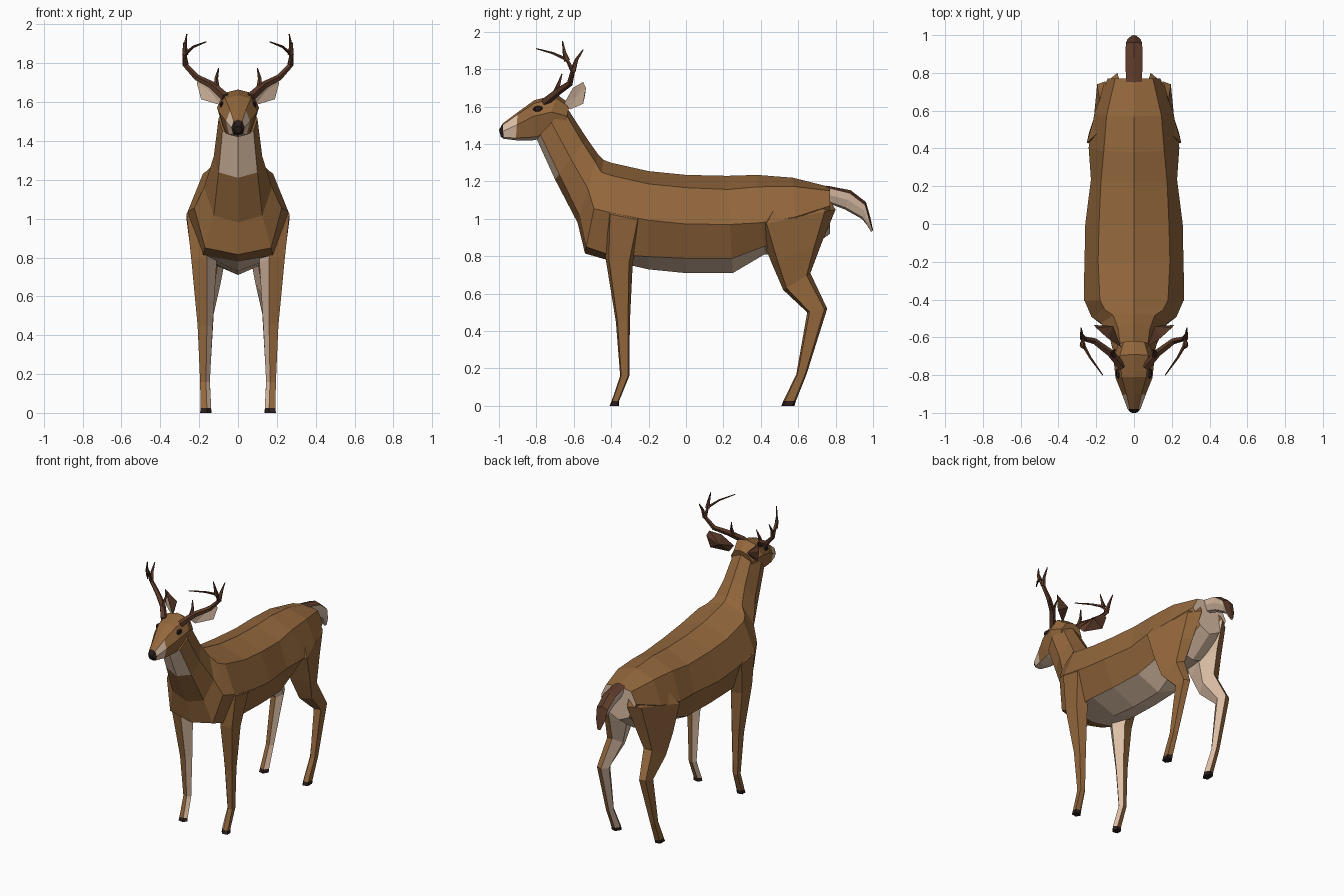
import bpy, bmesh
from mathutils import Vector


def material(name, rgb):
    m = bpy.data.materials.new(name)
    m.diffuse_color = (*rgb, 1)
    return m


MATS = [material("brown coat", (0.29, 0.135, 0.045)),
        material("cream fur", (0.72, 0.52, 0.38)),
        material("dark brown", (0.105, 0.042, 0.022)),
        material("near black", (0.022, 0.012, 0.01))]
BROWN, CREAM, DARK, BLACK = range(4)


def finish(name, bm, mirror=False):
    bmesh.ops.recalc_face_normals(bm, faces=bm.faces)
    me = bpy.data.meshes.new(name)
    bm.to_mesh(me)
    bm.free()
    for m in MATS:
        me.materials.append(m)
    ob = bpy.data.objects.new(name, me)
    bpy.context.collection.objects.link(ob)
    if mirror:
        ob.modifiers.new("mirror", 'MIRROR').use_mirror_merge = False
    return ob


def skin(name, rings, rule, mirror=False):
    """Bridge rings of points; rule(segment, side) gives the colour, side None is an end cap."""
    bm = bmesh.new()
    vs = [[bm.verts.new(p) for p in r] for r in rings]
    n = len(vs[0])
    for s, (a, b) in enumerate(zip(vs, vs[1:])):
        for i in range(n):
            j = (i + 1) % n
            bm.faces.new((a[i], a[j], b[j], b[i])).material_index = rule(s, i)
    bm.faces.new(vs[0]).material_index = rule(0, None)
    bm.faces.new(vs[-1]).material_index = rule(len(vs) - 2, None)
    return finish(name, bm, mirror)


def loft(name, table, rule):
    """Symmetric rings: top y,z, bottom y,z, then three (half width, fraction down)."""
    rings = []
    for yt, zt, yb, zb, *wf in table:
        half = [(w, yt + (yb - yt) * f, zt + (zb - zt) * f)
                for w, f in zip(wf[::2], wf[1::2])]
        rings.append([(0, yt, zt)] + half + [(0, yb, zb)]
                     + [(-x, y, z) for x, y, z in reversed(half)])
    return skin(name, rings, lambda s, i: rule(s, None if i is None else min(i, 7 - i)))


# Body and neck, rump to throat
def body_rule(seg, side):
    if side is None:
        return CREAM if seg == 0 else BROWN
    return CREAM if side == 3 and (seg < 6 or seg == 9) else BROWN


loft("body_and_neck", [
    (0.77, 1.17, 0.77, 0.92, .10, .08, .14, .40, .08, .85),
    (0.57, 1.22, 0.60, 0.80, .145, .11, .21, .50, .12, .93),
    (0.38, 1.235, 0.42, 0.81, .16, .15, .24, .60, .14, .90),
    (0.22, 1.23, 0.25, 0.71, .175, .14, .228, .50, .17, .85),
    (0.00, 1.235, 0.00, 0.71, .185, .13, .258, .50, .18, .85),
    (-0.20, 1.255, -0.20, 0.73, .19, .13, .262, .50, .185, .87),
    (-0.40, 1.30, -0.42, 0.78, .18, .13, .26, .51, .18, .94),
    (-0.44, 1.315, -0.54, 0.815, .155, .13, .225, .52, .17, .93),
    (-0.47, 1.345, -0.58, 0.98, .11, .12, .175, .50, .125, .90),
    (-0.53, 1.43, -0.70, 1.21, .085, .12, .125, .50, .10, .87),
    (-0.64, 1.60, -0.80, 1.43, .07, .10, .10, .50, .08, .87)], body_rule)


# Head with pale muzzle sides and dark nose
def head_rule(seg, side):
    if seg == 4:
        return BLACK
    return CREAM if side == 3 or (seg == 3 and side in (1, 2)) else BROWN


loft("head", [
    (-0.62, 1.615, -0.66, 1.45, .055, .10, .085, .40, .07, .90),
    (-0.69, 1.665, -0.76, 1.43, .075, .08, .108, .40, .07, .92),
    (-0.81, 1.635, -0.82, 1.42, .065, .08, .098, .40, .06, .92),
    (-0.90, 1.57, -0.91, 1.42, .04, .08, .062, .45, .045, .92),
    (-0.98, 1.51, -0.975, 1.428, .022, .10, .035, .50, .026, .90),
    (-1.00, 1.475, -0.99, 1.44, .014, .10, .02, .40, .014, .90)], head_rule)

# Tail, dark on top and pale beneath
loft("tail", [
    (0.75, 1.178, 0.77, 1.08, .042, .10, .038, .50, .02, .90),
    (0.88, 1.153, 0.85, 1.05, .046, .15, .040, .50, .02, .90),
    (0.962, 1.09, 0.94, 1.00, .043, .18, .036, .50, .02, .90),
    (0.985, 1.01, 0.965, 0.97, .035, .30, .028, .60, .015, .90),
    (1.00, 0.94, 0.99, 0.93, .012, .30, .010, .60, .005, .90)],
    lambda s, i: DARK if i == 0 else CREAM)


# Legs: five-sided rings with a pale inner side and a dark hoof
def leg(name, table):
    rings = []
    for yf, zf, yb, zb, xi, xo, xob in table:
        xm = xi + 0.4 * (min(xo, xob) - xi)
        rings.append([(x, yf + (yb - yf) * f, zf + (zb - zf) * f) for x, f in
                      ((xm, 0), (xo, .12), (xob, .86), (xm, 1), (xi, .5))])
    hoof = len(table) - 2
    skin(name, rings, lambda s, i: BLACK if s == hoof else
         (CREAM if i in (3, 4) and s > 0 else BROWN), mirror=True)


leg("front_legs", [
    (-0.40, 1.20, -0.28, 1.15, .08, .16, .16),
    (-0.43, 1.03, -0.23, 0.99, .13, .265, .265),
    (-0.43, 0.79, -0.285, 0.76, .11, .24, .235),
    (-0.375, 0.45, -0.30, 0.45, .13, .208, .205),
    (-0.352, 0.16, -0.303, 0.16, .145, .195, .195),
    (-0.398, 0.025, -0.358, 0.025, .138, .193, .193),
    (-0.408, 0, -0.358, 0, .137, .195, .195)])
leg("hind_legs", [
    (0.50, 1.16, 0.74, 1.14, .05, .14, .10),
    (0.38, 0.965, 0.80, 1.05, .04, .25, .16),
    (0.455, 0.77, 0.725, 0.87, .06, .237, .17),
    (0.52, 0.62, 0.665, 0.71, .09, .215, .18),
    (0.648, 0.50, 0.755, 0.52, .125, .20, .195),
    (0.59, 0.17, 0.645, 0.17, .145, .195, .195),
    (0.52, 0.025, 0.587, 0.025, .138, .193, .193),
    (0.51, 0, 0.58, 0, .137, .195, .195)])

# Ears: leaf outline, pale hollow in front, dark ridge behind
bm = bmesh.new()
rim = [bm.verts.new(p) for p in ((.07, -.65, 1.62), (.14, -.605, 1.70), (.20, -.55, 1.732),
                                 (.212, -.535, 1.70), (.19, -.55, 1.615), (.09, -.62, 1.585))]
front, back = bm.verts.new((.142, -.585, 1.655)), bm.verts.new((.11, -.54, 1.66))
for i in range(6):
    a, b = rim[i], rim[(i + 1) % 6]
    bm.faces.new((a, b, front)).material_index = CREAM
    bm.faces.new((b, a, back)).material_index = DARK
finish("ears", bm, mirror=True)

# Eyes
bm = bmesh.new()
bmesh.ops.create_uvsphere(bm, u_segments=6, v_segments=4, radius=1)
bmesh.ops.scale(bm, vec=(.014, .03, .017), verts=bm.verts)
bmesh.ops.translate(bm, vec=(.083, -.79, 1.587), verts=bm.verts)
for f in bm.faces:
    f.material_index = BLACK
finish("eyes", bm, mirror=True)


# Antlers: tapered five-sided beam and tines
def antler(name, pts, r0, r1):
    rings, n = [], len(pts)
    pts = [Vector(p) for p in pts]
    d0 = (pts[1] - pts[0]).normalized()
    side = d0.orthogonal().normalized()
    for k, p in enumerate(pts):
        d = (pts[min(k + 1, n - 1)] - pts[max(k - 1, 0)]).normalized()
        side = (side - d * side.dot(d)).normalized()
        up = d.cross(side)
        r = r0 + (r1 - r0) * k / (n - 1)
        rings.append([p + r * (c * side + s * up) for c, s in
                      ((1, 0), (.31, .95), (-.81, .59), (-.81, -.59), (.31, -.95))])
    skin(name, rings, lambda s, i: DARK, mirror=True)


antler("antler_beams", [(.065, -.755, 1.625), (.13, -.68, 1.685), (.21, -.62, 1.725),
                        (.27, -.605, 1.79), (.272, -.635, 1.85), (.23, -.71, 1.885),
                        (.165, -.80, 1.91)], .024, .003)
antler("rear_tines", [(.27, -.605, 1.79), (.277, -.585, 1.85), (.28, -.55, 1.905)], .017, .003)
antler("upper_tines", [(.272, -.635, 1.845), (.273, -.65, 1.89), (.264, -.66, 1.95)], .017, .003)
antler("brow_tines", [(.11, -.70, 1.665), (.112, -.68, 1.72), (.10, -.663, 1.775)], .017, .003)
